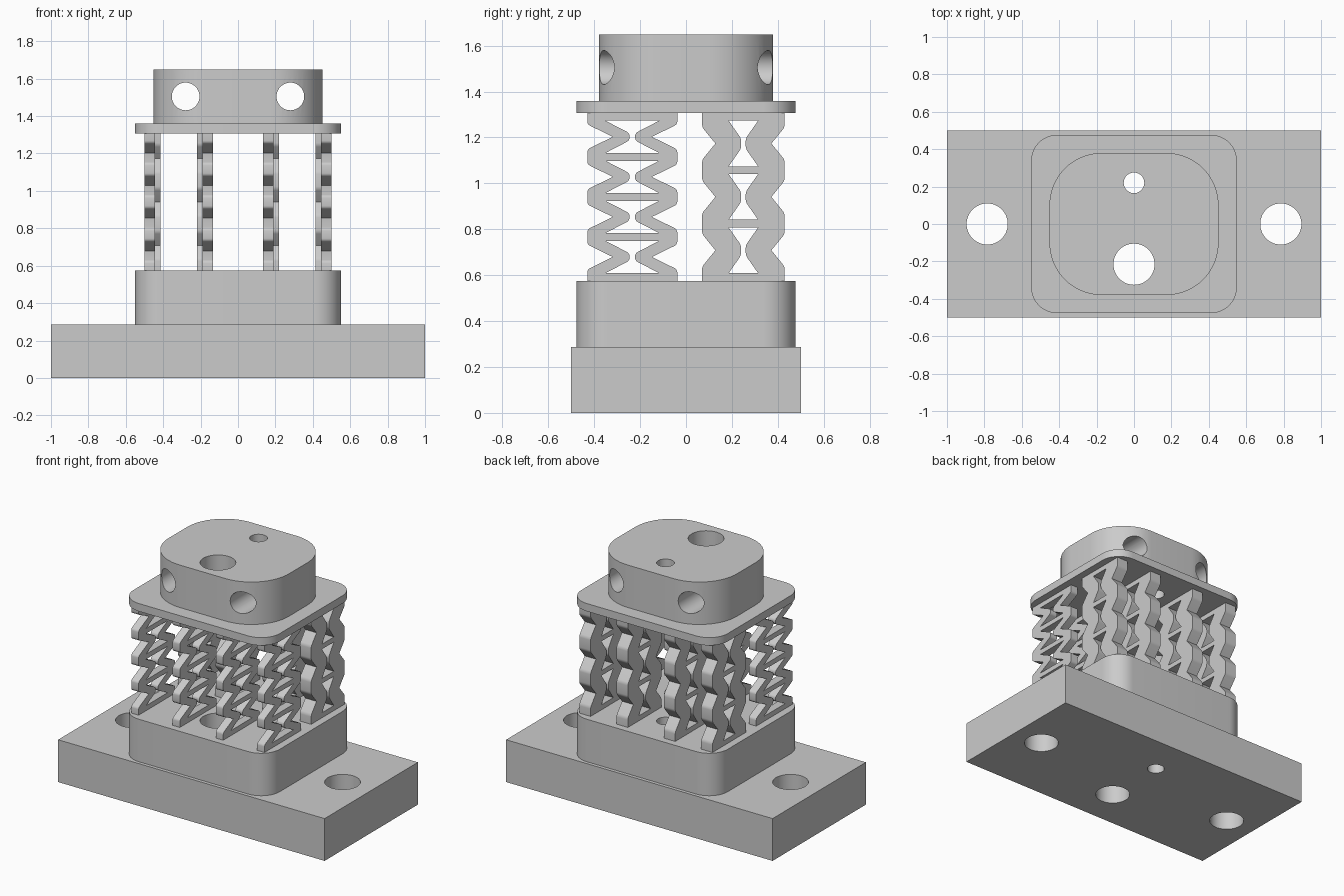
import bpy, bmesh, math
from mathutils import Matrix

default = bpy.data.objects.get("Cube")
if default:
    bpy.data.objects.remove(default, do_unlink=True)

grey = bpy.data.materials.new("light grey")
grey.use_nodes = True
colour = (0.6, 0.6, 0.6, 1)
grey.diffuse_color = colour
grey.node_tree.nodes["Principled BSDF"].inputs["Base Color"].default_value = colour


def finish(name, bm):
    bmesh.ops.recalc_face_normals(bm, faces=bm.faces)
    mesh = bpy.data.meshes.new(name)
    bm.to_mesh(mesh)
    bm.free()
    obj = bpy.data.objects.new(name, mesh)
    bpy.context.collection.objects.link(obj)
    mesh.materials.append(grey)
    return obj


def select_only(obj):
    bpy.ops.object.select_all(action='DESELECT')
    obj.select_set(True)
    bpy.context.view_layer.objects.active = obj


def smooth(obj):
    select_only(obj)
    bpy.ops.object.shade_smooth_by_angle(angle=math.radians(30))


def block(name, hx, hy, z0, z1, radius=0):
    """Box with rounded upright corners."""
    bm = bmesh.new()
    size = Matrix.Diagonal((2 * hx, 2 * hy, z1 - z0, 1))
    bmesh.ops.create_cube(bm, size=1, matrix=Matrix.Translation((0, 0, (z0 + z1) / 2)) @ size)
    if radius:
        upright = [e for e in bm.edges if abs(e.verts[0].co.z - e.verts[1].co.z) > 0.01]
        bmesh.ops.bevel(bm, geom=upright, offset=radius, segments=14, profile=0.5, affect='EDGES')
    return finish(name, bm)


def drill(obj, centre, radius, axis='Z'):
    """Cut a round through hole."""
    bm = bmesh.new()
    turn = Matrix.Rotation(math.pi / 2, 4, 'X') if axis == 'Y' else Matrix()
    bmesh.ops.create_cone(bm, cap_ends=True, segments=48, radius1=radius, radius2=radius,
                          depth=5, matrix=Matrix.Translation(centre) @ turn)
    cutter = finish("hole_cutter", bm)
    cutter.hide_render = True
    mod = obj.modifiers.new("hole", 'BOOLEAN')
    mod.operation, mod.solver, mod.object = 'DIFFERENCE', 'EXACT', cutter
    select_only(obj)
    bpy.ops.object.modifier_apply(modifier=mod.name)
    bpy.data.objects.remove(cutter, do_unlink=True)


# Solid blocks with two shared vertical holes
base = block("base_plate", 1.0, 0.5, 0, 0.287)
pedestal = block("pedestal", 0.55, 0.477, 0.287, 0.575, 0.14)
flange = block("upper_flange", 0.55, 0.477, 1.307, 1.36, 0.14)
head = block("head", 0.452, 0.38, 1.36, 1.648, 0.28)
for part in (base, pedestal, flange, head):
    drill(part, (0, -0.215, 1), 0.11)
    drill(part, (0, 0.22, 1), 0.055)
for side in (-1, 1):
    drill(base, (side * 0.785, 0, 0), 0.11)
    drill(head, (side * 0.28, 0, 1.505), 0.074, 'Y')
for part in (base, pedestal, flange, head):
    smooth(part)

# Lattice springs: two mirrored zigzag strands joined by rungs
LOW, HIGH = 0.575, 1.307
RUNG = 0.017


def prism(bm, points, x0, x1):
    """Extrude a y-z outline along x."""
    face = bm.faces.new([bm.verts.new((x0, y, z)) for y, z in points])
    made = bmesh.ops.extrude_face_region(bm, geom=[face])["geom"]
    moved = [v for v in made if isinstance(v, bmesh.types.BMVert)]
    bmesh.ops.translate(bm, verts=moved, vec=(x1 - x0, 0, 0))


def spring(name, x0, x1, centre, periods, outer, inner, flat, tip):
    """outer, inner: half widths at a (rung, waist); flat, tip: half heights there."""
    step = (HIGH - LOW - 2 * RUNG) / periods
    nodes = [LOW + RUNG + i * step for i in range(periods + 1)]
    outside, inside = [(outer[0], LOW)], [(inner[0], LOW)]
    for z in nodes[:-1]:
        outside += [(outer[0], z + flat), (outer[1], z + step / 2), (outer[0], z + step - flat)]
        inside += [(inner[0], z + RUNG), (inner[1], z + step / 2 - tip),
                   (inner[1], z + step / 2 + tip), (inner[0], z + step - RUNG)]
    outside.append((outer[0], HIGH))
    inside.append((inner[0], HIGH))
    outline = outside + inside[::-1]

    bm = bmesh.new()
    for side in (-1, 1):
        prism(bm, [(centre + side * y, z) for y, z in outline], x0, x1)
    # Soften the outward knees and the inner tips
    knees = []
    for e in bm.edges:
        a, b = (v.co for v in e.verts)
        width = abs(a.y - centre)
        along_x = abs(a.x - b.x) > 0.01
        if along_x and LOW + 0.001 < a.z < HIGH - 0.001 and (
                abs(width - outer[0]) < 0.001 or abs(width - inner[1]) < 0.001):
            knees.append(e)
    bmesh.ops.bevel(bm, geom=knees, offset=0.012, segments=3, profile=0.5, affect='EDGES')
    # Rungs, including the end pads
    w = inner[0] + 0.002
    for z in nodes:
        prism(bm, [(centre - w, z - RUNG), (centre + w, z - RUNG),
                   (centre + w, z + RUNG), (centre - w, z + RUNG)], x0, x1)
    smooth(finish(name, bm))


# Four thin springs in front and four thick ones behind, mirrored left and right
for label, s in (("left", 1), ("right", -1)):
    for place, edge, grow in (("inner", 0.135, 1), ("outer", 0.5, -1)):
        for row in ("front", "back"):
            thick = 0.055 if row == "front" else 0.085
            x0, x1 = sorted((s * edge, s * (edge + grow * thick)))
            name = f"{row}_{label}_{place}_spring"
            if row == "front":
                spring(name, x0, x1, -0.234, 4, (0.196, 0.085), (0.117, 0.012), 0.033, 0.016)
            else:
                spring(name, x0, x1, 0.25, 3, (0.18, 0.122), (0.064, 0.01), 0.045, 0.022)
